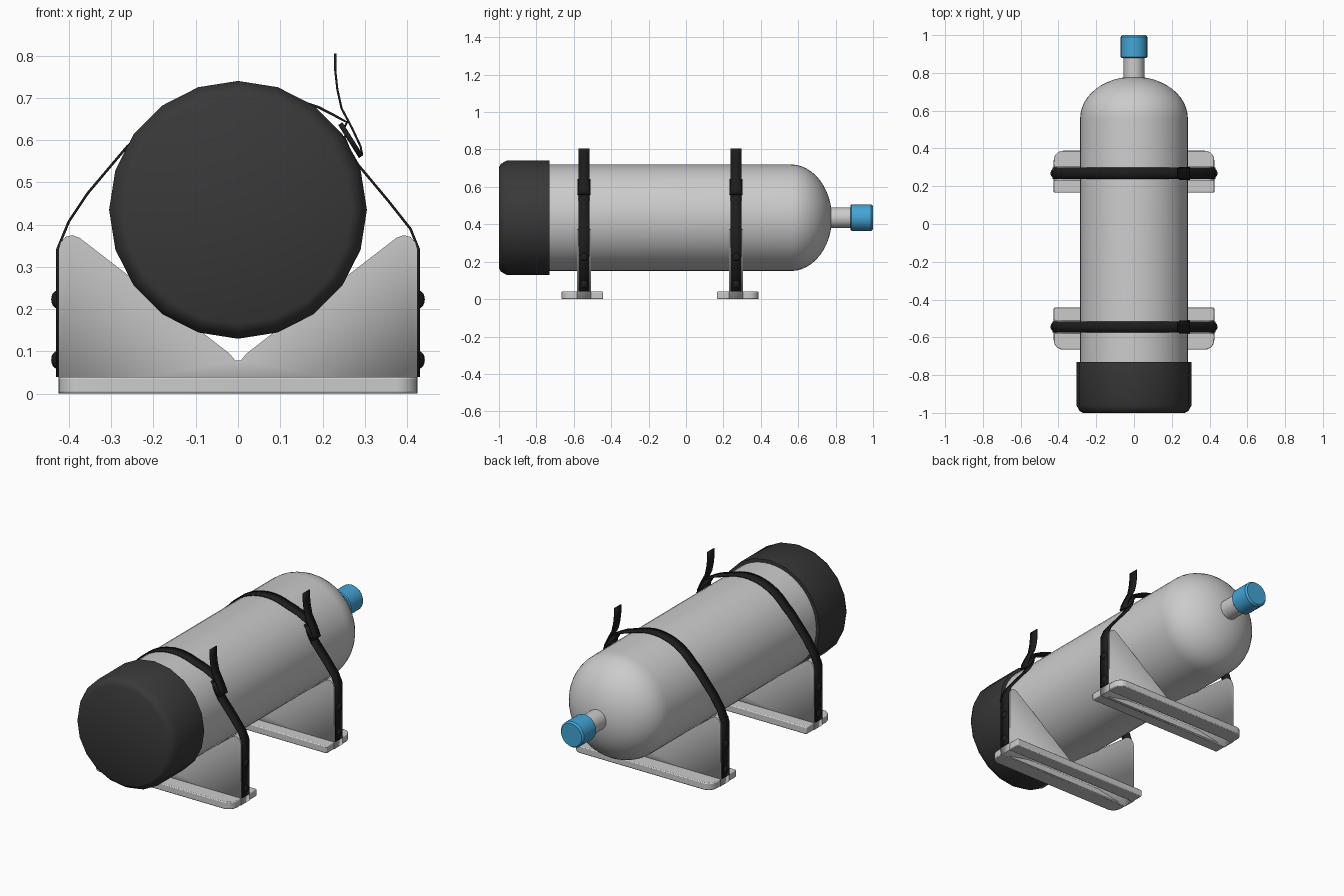
import bpy, bmesh
from math import sin, cos, pi, radians
from mathutils import Matrix

if "Cube" in bpy.data.objects:
    bpy.data.objects.remove(bpy.data.objects["Cube"])

CZ = 0.435            # height of the tank axis


def material(name, rgb):
    m = bpy.data.materials.new(name)
    m.diffuse_color = (*rgb, 1)
    m.use_nodes = True
    m.node_tree.nodes["Principled BSDF"].inputs["Base Color"].default_value = m.diffuse_color
    return m


BLACK = material("black_webbing", (0.012, 0.012, 0.012))
RUBBER = material("dark_rubber", (0.04, 0.04, 0.04))
BLUE = material("blue_plastic", (0.058, 0.376, 0.68))


def finish(bm, name, mat=None, smooth=35):
    bmesh.ops.remove_doubles(bm, verts=bm.verts, dist=1e-5)
    bmesh.ops.recalc_face_normals(bm, faces=bm.faces)
    me = bpy.data.meshes.new(name)
    bm.to_mesh(me)
    bm.free()
    ob = bpy.data.objects.new(name, me)
    bpy.context.collection.objects.link(ob)
    if mat:
        me.materials.append(mat)
    if smooth:
        bpy.ops.object.select_all(action='DESELECT')
        ob.select_set(True)
        bpy.context.view_layer.objects.active = ob
        bpy.ops.object.shade_smooth_by_angle(angle=radians(smooth))
    return ob


def lathe(name, profile, sides, mat=None):
    """Turn (radius, y) points around the tank axis."""
    bm = bmesh.new()
    vs = [bm.verts.new((0, y, CZ + r)) for r, y in profile]
    es = [bm.edges.new(p) for p in zip(vs, vs[1:])]
    bmesh.ops.spin(bm, geom=vs + es, cent=(0, 0, CZ), axis=(0, 1, 0),
                   angle=2 * pi, steps=sides, use_merge=True)
    return finish(bm, name, mat)


def ribbon(name, path, y, width, thick, mat):
    """Sweep an (x, z) path across y as a thin band."""
    bm = bmesh.new()
    a = [bm.verts.new((x, y - width / 2, z)) for x, z in path]
    b = [bm.verts.new((x, y + width / 2, z)) for x, z in path]
    for i in range(len(path) - 1):
        bm.faces.new((a[i], a[i + 1], b[i + 1], b[i]))
    ob = finish(bm, name, mat)
    mod = ob.modifiers.new("thickness", 'SOLIDIFY')
    mod.thickness, mod.offset = thick, 0
    return ob


# tank body with elliptical dome, neck, cap and rubber boot
dome = [(0.285 * cos(t), 0.56 + 0.22 * sin(t)) for t in [i * pi / 24 for i in range(12)]]
lathe("tank_body", [(0, -0.96), (0.285, -0.96)] + dome + [(0, 0.78)], 48)
lathe("tank_neck", [(0, 0.75), (0.055, 0.75), (0.055, 0.89), (0, 0.89)], 24)
lathe("valve_cap", [(0, 0.88), (0.066, 0.88), (0.071, 0.885), (0.071, 0.99),
                    (0.063, 1.0), (0, 1.0)], 24, BLUE)
lathe("tank_boot", [(0, -1), (0.27, -1), (0.288, -0.99), (0.305, -0.96),
                    (0.305, -0.73), (0, -0.73)], 20, RUBBER)


def cradle_plate(tag, yc):
    """Hollow upright with a V-shaped seat, open underneath."""
    half = [(0.425, 0.0), (0.425, 0.34), (0.42, 0.358), (0.408, 0.371), (0.392, 0.375),
            (0.375, 0.369), (0.02, 0.095), (0.012, 0.085), (0.006, 0.078)]
    pts = half + [(-x, z) for x, z in reversed(half)]
    bm = bmesh.new()
    front = [bm.verts.new((x, yc - 0.037, z)) for x, z in pts]
    back = [bm.verts.new((x, yc + 0.037, z)) for x, z in pts]
    bm.faces.new(front)
    bm.faces.new(back[::-1])
    for i in range(len(pts) - 1):
        bm.faces.new((front[i], back[i], back[i + 1], front[i + 1]))
    # normals are set outward, so the wall grows inward
    ob = finish(bm, tag + "_cradle_plate")
    mod = ob.modifiers.new("wall", 'SOLIDIFY')
    mod.thickness, mod.offset = 0.01, -1


def flange(name, yc, side, depth, r):
    """Base flange; its outer corners are rounded when r is above zero."""
    y0, y1, hx = 0.03, depth, 0.425
    corner = [(hx - r + r * cos(t), y1 - r + r * sin(t)) for t in
              [i * pi / 12 for i in range(7)]] if r else [(hx, y1)]
    half = [(hx, y0)] + corner
    pts = half + [(-x, y) for x, y in reversed(half)]
    bm = bmesh.new()
    f = bm.faces.new([bm.verts.new((x, yc + side * y, 0)) for x, y in pts])
    top = bmesh.ops.extrude_face_region(bm, geom=[f])
    bmesh.ops.translate(bm, vec=(0, 0, 0.04),
                        verts=[v for v in top['geom'] if isinstance(v, bmesh.types.BMVert)])
    ob = finish(bm, name)
    mod = ob.modifiers.new("soft_edge", 'BEVEL')
    mod.width, mod.segments, mod.limit_method = 0.005, 2, 'ANGLE'
    mod.angle_limit = radians(40)


def rivet(name, sx, y, z):
    bm = bmesh.new()
    bmesh.ops.create_uvsphere(bm, u_segments=16, v_segments=8, radius=1)
    bmesh.ops.transform(bm, verts=bm.verts, matrix=Matrix.Translation((sx * 0.428, y, z))
                        @ Matrix.Diagonal((0.014, 0.021, 0.021, 1)))
    finish(bm, name, BLACK)


arc = [(0.29 * cos(radians(a)), CZ + 0.29 * sin(radians(a))) for a in range(141, 66, -6)]
long_path = [(-0.428, 0.04), (-0.428, 0.34), (-0.4, 0.408), (-0.355, 0.475), (-0.262, 0.585)] \
    + arc + [(0.19, 0.678), (0.225, 0.66), (0.258, 0.642), (0.25, 0.628)]
short_path = [(0.428, 0.04), (0.428, 0.34), (0.408, 0.39), (0.355, 0.457),
              (0.283, 0.543), (0.262, 0.58), (0.25, 0.61)]
tail_path = [(0.23, 0.805), (0.23, 0.765), (0.235, 0.72), (0.245, 0.675),
             (0.27, 0.628), (0.29, 0.585), (0.294, 0.565), (0.285, 0.56)]

# two cradles, each with its strap, buckle, loose tail and rivets
for tag, yc, out in (("front", -0.545, -1), ("rear", 0.268, 1)):
    cradle_plate(tag, yc)
    flange(tag + "_outer_flange", yc, out, 0.12, 0.05)
    flange(tag + "_inner_flange", yc, -out, 0.102, 0)
    ribbon(tag + "_strap_long", long_path, yc, 0.06, 0.006, BLACK)
    ribbon(tag + "_strap_short", short_path, yc, 0.06, 0.006, BLACK)
    ribbon(tag + "_strap_tail", tail_path, yc, 0.058, 0.005, BLACK)
    ribbon(tag + "_buckle", [(0.242, 0.639), (0.291, 0.561)], yc, 0.07, 0.012, BLACK)
    for sx in (-1, 1):
        for z in (0.08, 0.223):
            rivet(tag + "_strap_rivet", sx, yc, z)
